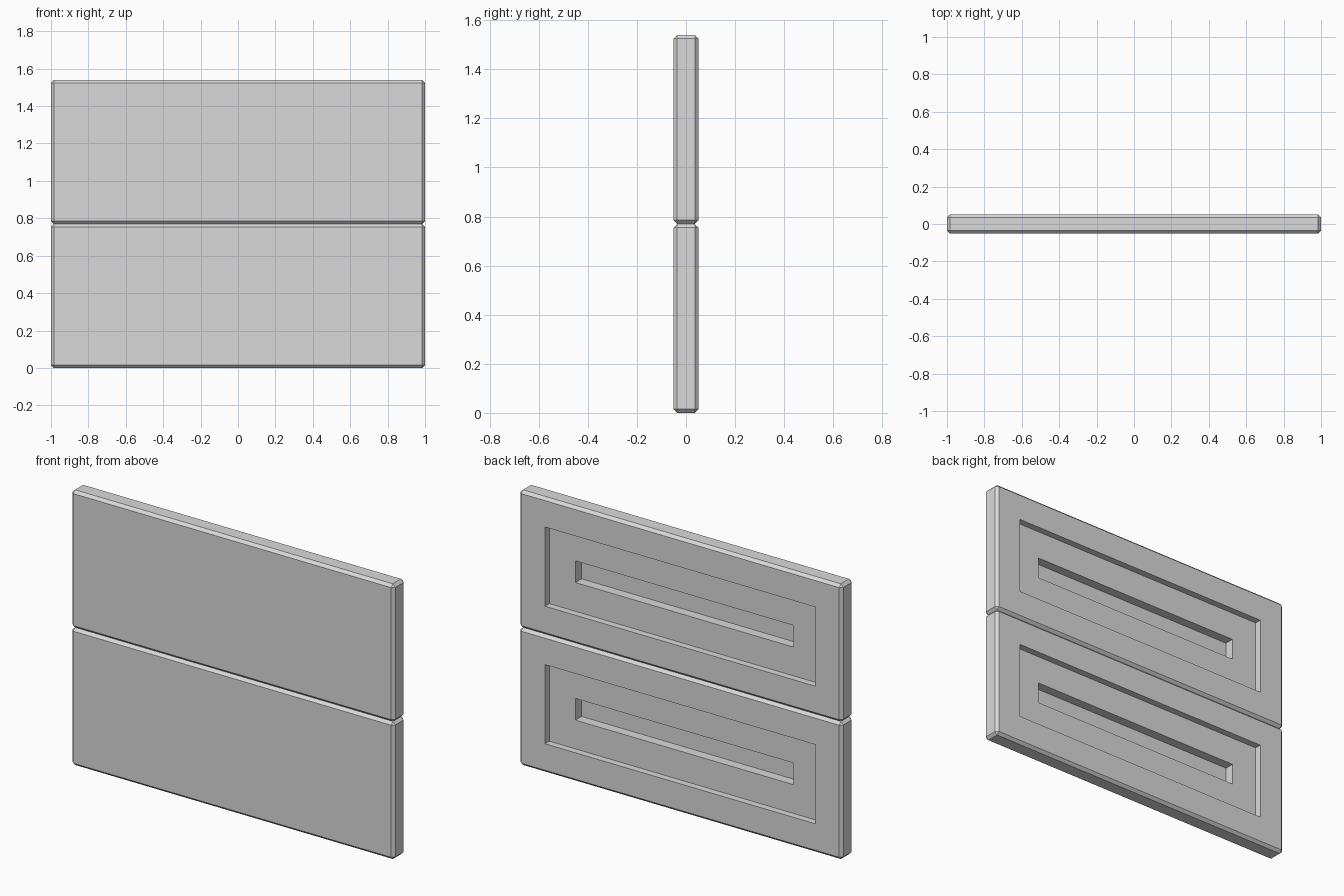
import bpy
import bmesh
from mathutils import Matrix

if "Cube" in bpy.data.objects:
    bpy.data.objects.remove(bpy.data.objects["Cube"])

WIDTH, DEPTH, HEIGHT = 2.0, 0.103, 0.77
CHAMFER = 0.0155

grey = bpy.data.materials.new("light grey")
grey.diffuse_color = (0.7, 0.7, 0.7, 1.0)
grey.use_nodes = True
grey.node_tree.nodes["Principled BSDF"].inputs["Base Color"].default_value = grey.diffuse_color


def recess(bm, face, margin, depth):
    """Inset a face, then sink it with straight walls."""
    bmesh.ops.inset_individual(bm, faces=[face], thickness=margin, depth=0.0,
                               use_even_offset=True)
    bm.normal_update()
    bmesh.ops.inset_individual(bm, faces=[face], thickness=0.0, depth=-depth,
                               use_even_offset=True)
    bm.normal_update()


def make_panel(name, z):
    bm = bmesh.new()
    # chamfered slab
    size = Matrix.Diagonal((WIDTH, DEPTH, HEIGHT, 1.0))
    bmesh.ops.create_cube(bm, size=1.0, matrix=size)
    bmesh.ops.bevel(bm, geom=bm.edges[:], offset=CHAMFER, offset_type='OFFSET',
                    segments=1, profile=0.5, affect='EDGES')
    bm.normal_update()
    # two stepped recesses in the back
    back = max(bm.faces, key=lambda f: f.calc_center_median().y)
    recess(bm, back, 0.148, 0.0385)
    recess(bm, back, 0.161, 0.054)

    mesh = bpy.data.meshes.new(name)
    bm.to_mesh(mesh)
    bm.free()
    mesh.materials.append(grey)
    obj = bpy.data.objects.new(name, mesh)
    obj.location.z = z
    bpy.context.collection.objects.link(obj)


# two panels stacked edge to edge
make_panel("lower_panel", HEIGHT * 0.5)
make_panel("upper_panel", HEIGHT * 1.5)
